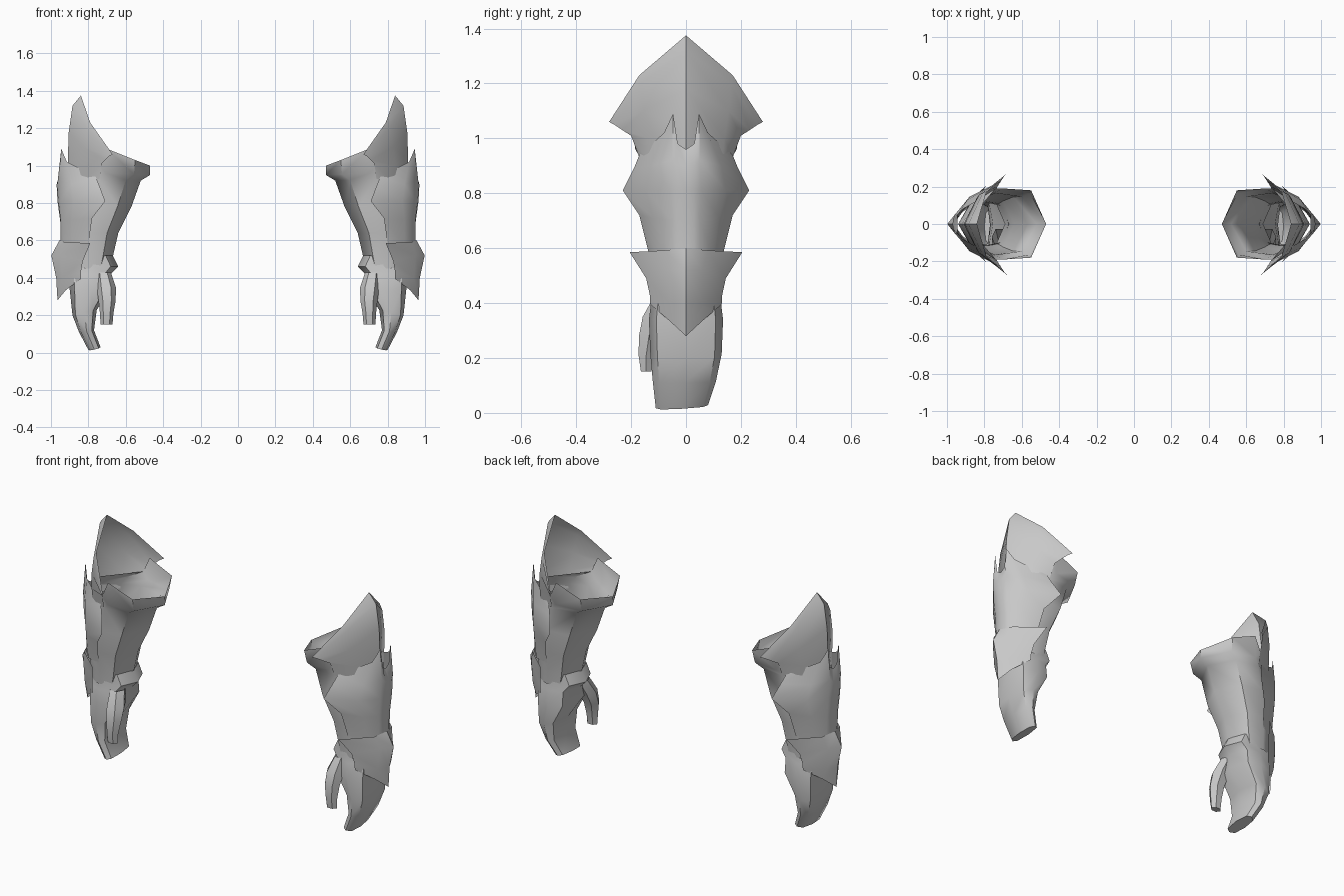
import bpy, bmesh, math

if "Cube" in bpy.data.objects:
    bpy.data.objects.remove(bpy.data.objects["Cube"])

metal = bpy.data.materials.new("plain_grey")
metal.diffuse_color = (0.58, 0.58, 0.58, 1)
metal.use_nodes = True
metal.node_tree.nodes["Principled BSDF"].inputs["Base Color"].default_value = metal.diffuse_color


def build(name, rows, closed, caps=False, angle=50):
    """Skin rows of points into a surface, then mirror it to the other arm."""
    bm = bmesh.new()
    grid = [[bm.verts.new(p) for p in row] for row in rows]
    n = len(grid[0])
    for a, b in zip(grid, grid[1:]):
        for i in range(n if closed else n - 1):
            j = (i + 1) % n
            bm.faces.new((a[i], a[j], b[j], b[i]))
    if caps:
        bm.faces.new(grid[-1])
    bmesh.ops.recalc_face_normals(bm, faces=bm.faces)
    # open shells should face away from the arm's axis
    facing = sum(f.normal.x * (f.calc_center_median().x - 0.76)
                 + f.normal.y * f.calc_center_median().y for f in bm.faces)
    if facing < 0 and not caps:
        bmesh.ops.reverse_faces(bm, faces=bm.faces)
    me = bpy.data.meshes.new(name)
    bm.to_mesh(me)
    bm.free()
    me.materials.append(metal)
    ob = bpy.data.objects.new(name, me)
    bpy.context.collection.objects.link(ob)
    bpy.ops.object.select_all(action='DESELECT')
    ob.select_set(True)
    bpy.context.view_layer.objects.active = ob
    bpy.ops.object.shade_smooth_by_angle(angle=math.radians(angle))
    mod = ob.modifiers.new("other_arm", 'MIRROR')
    mod.use_mirror_merge = False
    return ob


def loop(half):
    """Closed ring from a half outline whose ends lie on y = 0."""
    return half + [(x, -y, z) for x, y, z in half[-2:0:-1]]


def plate_row(half):
    """Open strip from centre-to-edge points, reflected in y."""
    return [(x, -y, z) for x, y, z in half[:0:-1]] + half


def ring(xi, xo, h, zi, zo, fx, fy):
    return loop([(xi + (xo - xi) * a, h * b, zi + (zo - zi) * a)
                 for a, b in zip(fx, fy)])


# Flared forearm sleeve, open at the elbow
ARM = ((0, .2, .55, .8, 1), (0, .88, 1, .76, 0))
rim = loop([(.47, 0, 1.0), (.55, .18, 1.03), (.70, .19, 1.09),
            (.74, .19, 1.0), (.90, 0, 1.0)])
build("forearm_sleeve", [rim] + [ring(*r, *ARM) for r in (
    (.47, .90, .185, .95, .97),
    (.52, .92, .165, .92, .93),
    (.57, .94, .165, .78, .79),
    (.64, .94, .140, .64, .64),
    (.67, .93, .125, .51, .53),
    (.69, .92, .120, .44, .46))], True)

# Mitten hand, curling inward to a slanted tip
HAND = ((0, .15, .5, .88, 1), (0, .85, 1, .8, 0))
hand = [ring(*r, *HAND) for r in (
    (.67, .92, .115, .52, .52),
    (.64, .91, .115, .46, .47),
    (.68, .905, .125, .42, .42),
    (.68, .90, .135, .34, .34),
    (.755, .885, .130, .23, .20),
    (.77, .85, .115, .12, .11),
    (.735, .80, .095, .03, .015))]
hand[-2] = [(x, y - .006, z) for x, y, z in hand[-2]]
hand[-1] = [(x, y - .015, z + .06 * y) for x, y, z in hand[-1]]
build("hand", hand, True, True)

# Thumb
thumb = []
for x, y, z, rx, ry in ((.72, -.07, .43, .04, .05), (.705, -.11, .35, .052, .055),
                        (.70, -.135, .28, .046, .042), (.702, -.145, .21, .036, .032),
                        (.703, -.145, .15, .032, .022)):
    thumb.append([(x + rx * math.cos(k * math.pi / 3), y + ry * math.sin(k * math.pi / 3), z)
                  for k in range(6)])
build("thumb", thumb, True, True)

# Pointed elbow shield with swept side spikes
build("elbow_shield", [plate_row(r) for r in (
    [(.84, 0, 1.375), (.79, .17, 1.23), (.67, .28, 1.06)],
    [(.885, 0, 1.32), (.81, .165, 1.20), (.69, .262, 1.05)],
    [(.905, 0, 1.18), (.83, .155, 1.10), (.71, .232, 1.03)],
    [(.91, 0, 1.03), (.84, .14, 1.00), (.73, .20, 1.01)],
    [(.91, 0, .90), (.84, .13, .90), (.74, .17, .93)])], False)

# Forearm plate with two fins at its top and a point on each side
build("forearm_plate", [plate_row(r) for r in (
    [(.945, 0, .96), (.945, .03, .98), (.945, .047, 1.09), (.915, .08, 1.02), (.76, .17, .94)],
    [(.97, 0, .90), (.966, .03, .90), (.958, .05, .92), (.89, .13, .90), (.74, .19, .89)],
    [(.965, 0, .81), (.96, .03, .81), (.95, .055, .81), (.88, .145, .81), (.71, .23, .81)],
    [(.95, 0, .70), (.948, .03, .70), (.94, .05, .70), (.89, .12, .71), (.78, .17, .72)],
    [(.95, 0, .57), (.945, .03, .57), (.935, .05, .57), (.89, .10, .57), (.80, .135, .58)])], False)

# Wrist guard with a raised ridge and a downward point
build("wrist_guard", [plate_row(r) for r in (
    [(.955, 0, .60), (.93, .08, .592), (.79, .205, .585)],
    [(.998, 0, .52), (.95, .06, .52), (.83, .145, .49)],
    [(.972, 0, .40), (.94, .06, .40), (.84, .132, .43)],
    [(.965, 0, .28), (.92, .06, .335), (.84, .13, .395)])], False, angle=35)
